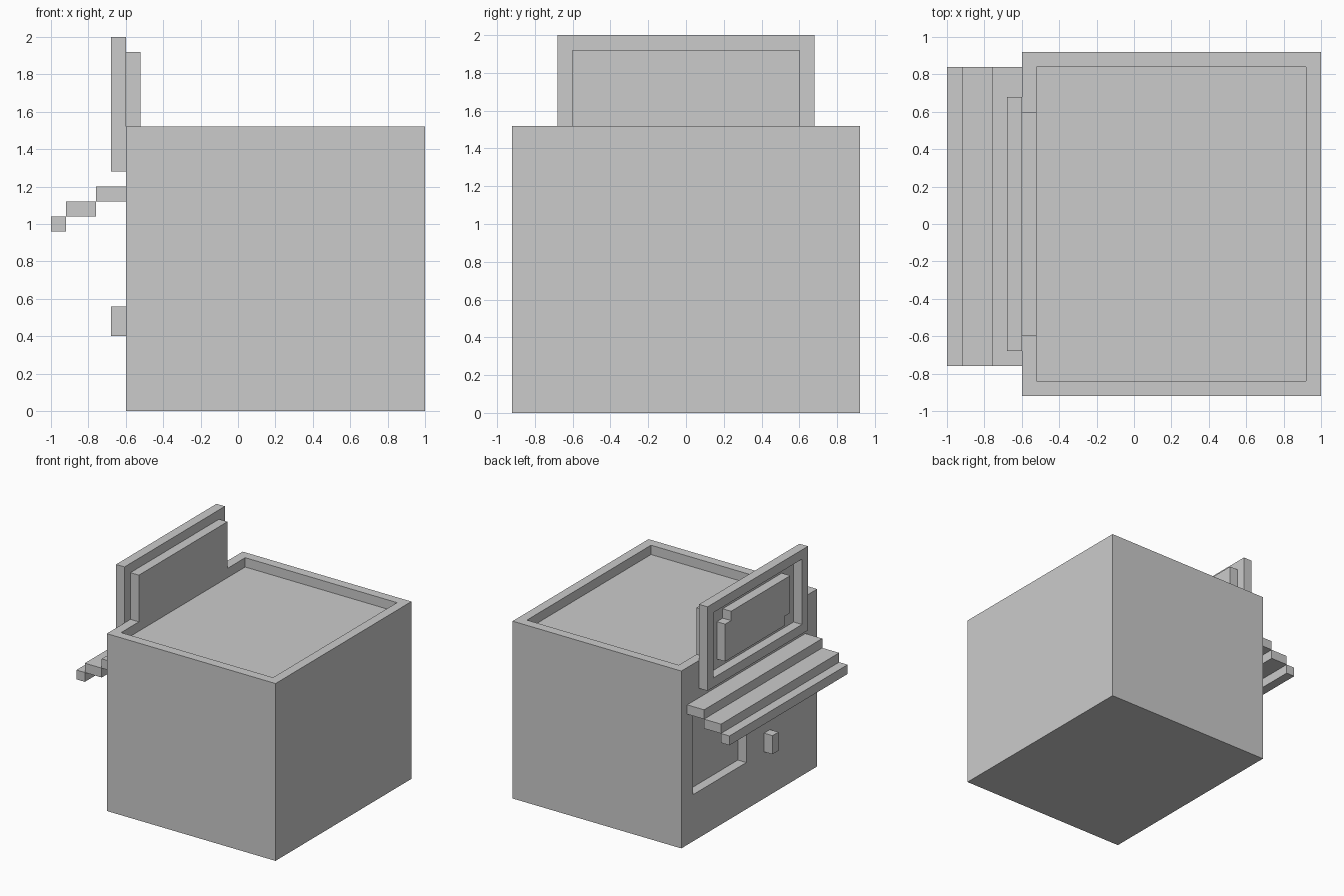
import bpy
import bmesh

if "Cube" in bpy.data.objects:
    bpy.data.objects.remove(bpy.data.objects["Cube"])


def prism(name, outline, x0, x1):
    """Extrude a (y, z) outline along x from x0 to x1."""
    bm = bmesh.new()
    face = bm.faces.new([bm.verts.new((x0, y, z)) for y, z in outline])
    ext = bmesh.ops.extrude_face_region(bm, geom=[face])
    moved = [v for v in ext["geom"] if isinstance(v, bmesh.types.BMVert)]
    bmesh.ops.translate(bm, verts=moved, vec=(x1 - x0, 0, 0))
    bmesh.ops.recalc_face_normals(bm, faces=bm.faces)
    mesh = bpy.data.meshes.new(name)
    bm.to_mesh(mesh)
    bm.free()
    obj = bpy.data.objects.new(name, mesh)
    bpy.context.collection.objects.link(obj)
    return obj


def box(name, x, y, z):
    """Box from (min, max) ranges."""
    return prism(name, [(y[0], z[0]), (y[1], z[0]), (y[1], z[1]), (y[0], z[1])], *x)


def cut(obj, x, y, z):
    """Carve a box-shaped hole out of an object."""
    cutter = box("cutter", x, y, z)
    cutter.hide_render = True
    mod = obj.modifiers.new("cut", 'BOOLEAN')
    mod.operation = 'DIFFERENCE'
    mod.solver = 'EXACT'
    mod.object = cutter
    bpy.context.view_layer.objects.active = obj
    bpy.ops.object.modifier_apply(modifier=mod.name)
    bpy.data.objects.remove(cutter)


# Building with sunken roof and recessed shop window
body = box("building", (-0.6, 1.0), (-0.92, 0.92), (0, 1.52))
cut(body, (-0.52, 0.92), (-0.84, 0.84), (1.44, 1.7))
cut(body, (-0.7, -0.52), (0.04, 0.76), (0.4, 1.12))

# Sign: open frame, backing board and raised notched panel
frame = box("sign_frame", (-0.68, -0.6), (-0.68, 0.68), (1.28, 2.0))
cut(frame, (-0.8, -0.5), (-0.6, 0.6), (1.36, 1.92))
box("sign_backing", (-0.6, -0.52), (-0.6, 0.6), (1.52, 1.92))
prism("sign_panel", [(0.44, 1.44), (0.44, 1.76), (0.36, 1.76), (0.36, 1.84),
                     (-0.44, 1.84), (-0.44, 1.52), (-0.36, 1.52), (-0.36, 1.44)],
      -0.68, -0.6)

# Stepped awning
for i, x in enumerate([(-0.76, -0.6), (-0.92, -0.76), (-1.0, -0.92)]):
    top = 1.2 - 0.08 * i
    box(f"awning_step_{i + 1}", x, (-0.76, 0.84), (top - 0.08, top))

# Door handle
box("door_handle", (-0.68, -0.6), (-0.28, -0.2), (0.4, 0.56))
